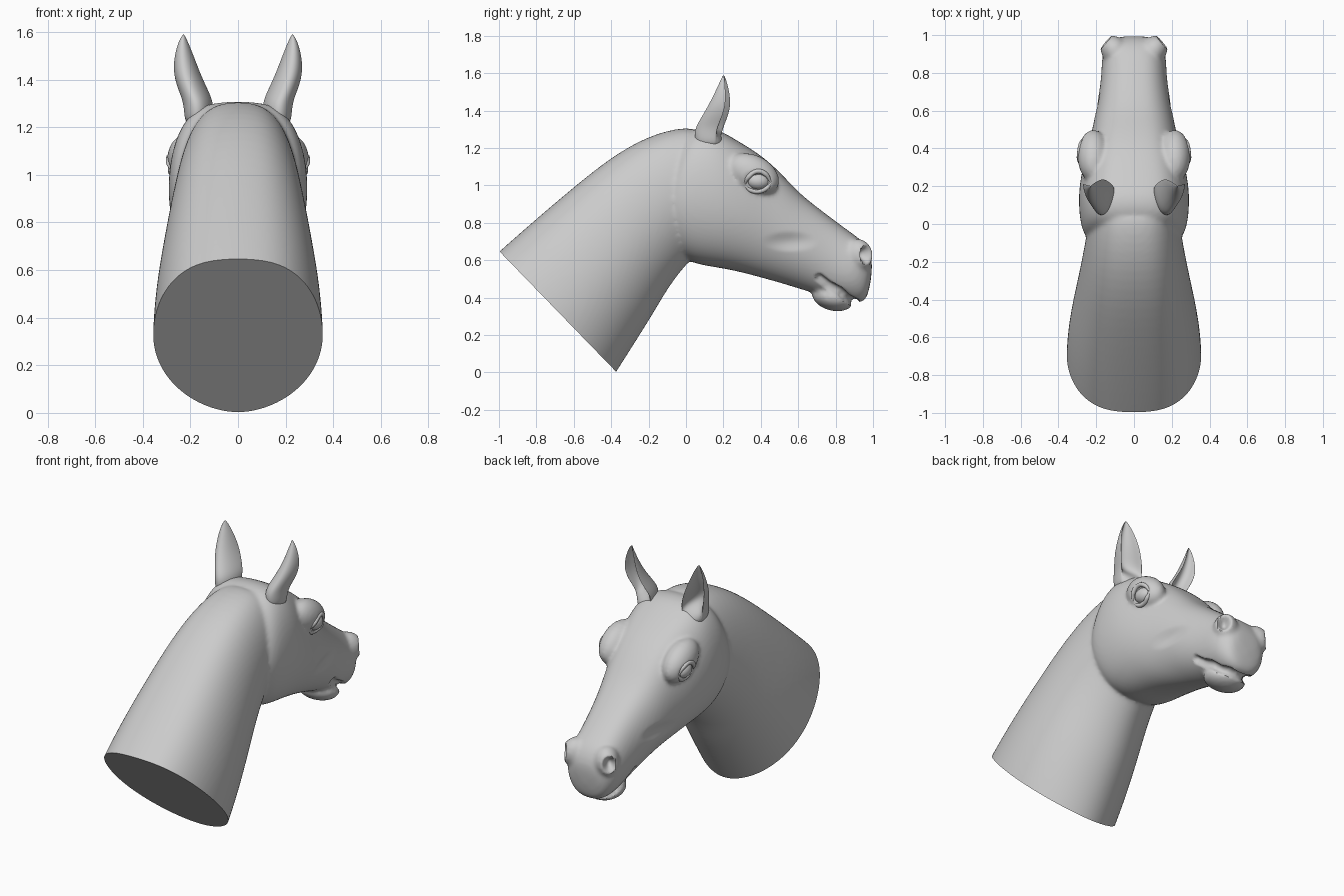
import bpy, bmesh, math
from mathutils import Vector, Matrix
from mathutils.bvhtree import BVHTree

if "Cube" in bpy.data.objects:
    bpy.data.objects.remove(bpy.data.objects["Cube"])

N = 28

def bridge(bm, rings):
    """Skin a list of closed rings and cap both ends."""
    vs = [[bm.verts.new(p) for p in r] for r in rings]
    n = len(rings[0])
    for a, b in zip(vs, vs[1:]):
        for i in range(n):
            j = (i + 1) % n
            bm.faces.new((a[i], a[j], b[j], b[i]))
    bm.faces.new(vs[0])
    bm.faces.new(vs[-1][::-1])

def section(ty, tz, by, bz, w, pt, pb):
    """Egg-shaped section between a top and a bottom point of the side outline."""
    ring = []
    for i in range(N):
        t = 2 * math.pi * i / N
        c, s = math.cos(t), math.sin(t)
        k = (1 - c) / 2
        x = math.copysign(w * abs(s) ** (pt if c > 0 else pb), s) if abs(s) > 1e-6 else 0
        ring.append((x, ty + (by - ty) * k, tz + (bz - tz) * k))
    return ring

def ellipsoid(bm, c, r, tilt=0):
    m = Matrix.Translation(c) @ Matrix.Rotation(tilt, 4, 'X') @ Matrix.Diagonal((*r, 1))
    bmesh.ops.create_uvsphere(bm, u_segments=24, v_segments=16, radius=1, matrix=m)

def new_object(name, bm):
    me = bpy.data.meshes.new(name)
    bmesh.ops.recalc_face_normals(bm, faces=bm.faces)
    bm.to_mesh(me)
    ob = bpy.data.objects.new(name, me)
    bpy.context.collection.objects.link(ob)
    return ob

def smooth(ob, angle=0.8):
    bpy.ops.object.select_all(action='DESELECT')
    ob.select_set(True)
    bpy.context.view_layer.objects.active = ob
    bpy.ops.object.shade_smooth_by_angle(angle=angle)

# neck: top y,z, throat y,z, half width
neck = [(-1.22, .45, -.50, -.20, .36), (-1.0, .65, -.37, 0, .362), (-.8, .825, -.27, .16, .347),
        (-.6, .995, -.175, .31, .318), (-.4, 1.155, -.09, .46, .287),
        (-.2, 1.27, .02, .60, .258), (0, 1.32, .12, .68, .232), (.12, 1.29, .2, .74, .2)]
# head: the same, plus roundness of upper and lower half
head = [(-.07, 1.10, -.10, .76, .235, .7, .8), (-.04, 1.22, -.075, .665, .265, .65, .75),
        (.03, 1.31, .0, .59, .288, .62, .75), (.14, 1.315, .12, .565, .295, .6, .75),
        (.22, 1.275, .22, .55, .288, .6, .8), (.32, 1.215, .32, .527, .268, .6, .85),
        (.42, 1.15, .42, .50, .24, .6, .9), (.52, 1.055, .5, .478, .22, .65, .95),
        (.6, .965, .56, .46, .207, .7, 1), (.7, .885, .64, .435, .19, .7, 1),
        (.8, .81, .7, .42, .177, .7, .9), (.88, .75, .77, .40, .172, .7, .8),
        (.945, .705, .85, .385, .17, .65, .8), (.985, .64, .92, .365, .14, .6, .8),
        (1.0, .57, .975, .39, .095, .6, .8)]
bm = bmesh.new()
bridge(bm, [section(*s, .75, 1.08) for s in neck])
bridge(bm, [section(*s) for s in head])
# lower lip, brow and nostril swellings
ellipsoid(bm, (0, .785, .40), (.125, .115, .07), -.25)
for s in (-1, 1):
    ellipsoid(bm, (s * .215, .36, 1.06), (.085, .15, .1), -.5)
    ellipsoid(bm, (s * .105, .92, .625), (.07, .075, .09))
rough = new_object("rough_form", bm)
m = rough.modifiers.new("sub", 'SUBSURF')
m.levels = m.render_levels = 2
m = rough.modifiers.new("blend", 'REMESH')
m.mode, m.voxel_size = 'VOXEL', .011
m = rough.modifiers.new("soft", 'SMOOTH')
m.factor, m.iterations = .5, 10
dg = bpy.context.evaluated_depsgraph_get()
bm = bmesh.new()
bm.from_mesh(bpy.data.meshes.new_from_object(rough.evaluated_get(dg)))
bpy.data.objects.remove(rough)

# flat neck cut
bmesh.ops.bisect_plane(bm, geom=bm.verts[:] + bm.edges[:] + bm.faces[:],
                       plane_co=(0, -.37, 0), plane_no=(0, -.65, -.63), clear_outer=True)
bmesh.ops.contextual_create(bm, geom=[e for e in bm.edges if e.is_boundary])
bm.normal_update()

tree = BVHTree.FromBMesh(bm)
def on_skin(y, z, d=(-1, 0, 0)):
    d = Vector(d).normalized()
    p = tree.ray_cast(Vector((.13 if d.y else 0, y, z)) - d, d)[0]
    return p if p else Vector((.2, y, z))

def brush(c, r, move):
    """Push the skin around a point, on both sides."""
    for s in (-1, 1):
        cc, mv = Vector((s * c[0], c[1], c[2])), Vector((s * move[0], move[1], move[2]))
        for v in bm.verts:
            d = v.co - cc
            q = (d.x / r[0]) ** 2 + (d.y / r[1]) ** 2 + (d.z / r[2]) ** 2
            if q < 1:
                v.co += mv * (1 - q) ** 2

# eye sockets, nostrils, cheek hollows
eye = on_skin(.385, 1.025)
nose = on_skin(.945, .63, (-1, -.8, 0))
lid_paths = [[on_skin(y, z) for y, z in pts] for pts in (
    [(.31, 1.0), (.335, 1.045), (.38, 1.075), (.425, 1.06), (.455, 1.015)],
    [(.315, 1.0), (.345, .975), (.39, .968), (.43, .985), (.455, 1.015)])]
brush(eye, (.12, .085, .065), (-.035, 0, 0))
brush(nose, (.09, .08, .1), (.012, .01, 0))
brush(nose, (.06, .042, .058), (-.06, -.05, 0))
brush(on_skin(.56, .70), (.1, .16, .06), (-.014, 0, 0))

# mouth line
mouth = [Vector(p) for p in ((.715, .505), (.76, .468), (.82, .435), (.865, .392), (.905, .372))]
bm.normal_update()
for v in bm.verts:
    if v.co.y > .68 and v.co.z < .55:
        p, best = Vector((v.co.y, v.co.z)), 1
        for a, b in zip(mouth, mouth[1:]):
            t = max(0, min(1, (p - a).dot(b - a) / (b - a).length_squared))
            best = min(best, (p - a.lerp(b, t)).length)
        if best < .024:
            v.co -= v.normal * .024 * (1 - (best / .024) ** 2)
smooth(new_object("head_and_neck", bm))

# ears: cupped rings (z, centre x, half width, back y, front y, cup depth)
ear = [(1.20, .165, .055, .06, .17, -.3), (1.26, .165, .062, .045, .17, -.2), (1.31, .168, .064, .05, .19, .35),
       (1.36, .19, .063, .08, .215, .7), (1.42, .213, .058, .115, .232, .78),
       (1.48, .224, .046, .147, .23, .78), (1.53, .229, .031, .17, .22, .75),
       (1.565, .230, .017, .187, .212, .6), (1.59, .229, .003, .197, .203, 0)]
def ear_ring(z, cx, w, y0, y1, cup, side):
    ring = []
    for i in range(24):
        t = 2 * math.pi * i / 24
        c, s = math.cos(t), math.sin(t)
        x = c * w * (1 if s >= 0 else .9)
        y = y1 - (y1 - y0) * s if s >= 0 else y1 + (y1 - y0) * cup * s
        ring.append((side * (cx + x), y - .25 * x, z))
    return ring

for side, label in ((1, "right"), (-1, "left")):
    b = bmesh.new()
    bridge(b, [ear_ring(*r, side) for r in ear])
    ob = new_object(label + "_ear", b)
    m = ob.modifiers.new("sub", 'SUBSURF')
    m.levels = m.render_levels = 2
    smooth(ob, 1.2)
    # eyeball
    b = bmesh.new()
    ellipsoid(b, (side * (eye.x - .045), eye.y, eye.z - .003), (.047, .062, .046), -.1)
    smooth(new_object(label + "_eye", b))
    # eyelids
    cu = bpy.data.curves.new(label + "_eyelids", 'CURVE')
    cu.dimensions, cu.bevel_depth, cu.bevel_resolution = '3D', .013, 3
    for path in lid_paths:
        sp = cu.splines.new('BEZIER')
        sp.bezier_points.add(len(path) - 1)
        for k, (bp, p) in enumerate(zip(sp.bezier_points, path)):
            bp.co = (side * (p.x - .007), p.y, p.z)
            bp.handle_left_type = bp.handle_right_type = 'AUTO'
            bp.radius = .4 if k in (0, len(path) - 1) else 1
    bpy.context.collection.objects.link(bpy.data.objects.new(label + "_eyelids", cu))
